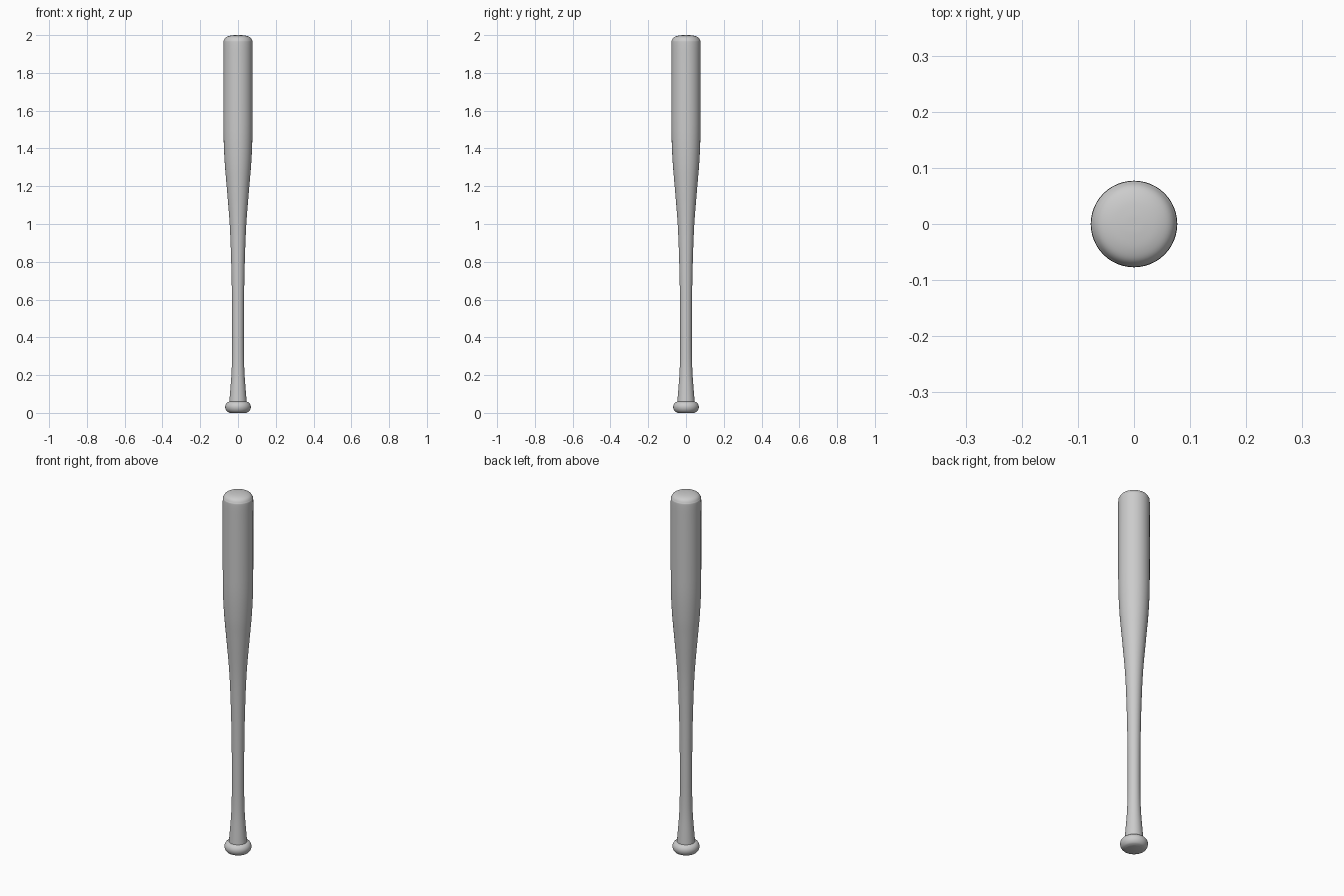
import bpy
import math

if "Cube" in bpy.data.objects:
    bpy.data.objects.remove(bpy.data.objects["Cube"], do_unlink=True)

SIDES = 48

grey = bpy.data.materials.new("plain_grey")
grey.use_nodes = True
colour = (0.6, 0.6, 0.6, 1)
grey.diffuse_color = colour
grey.node_tree.nodes["Principled BSDF"].inputs["Base Color"].default_value = colour


def smooth_path(points, steps=5):
    """Pass a smooth curve through (radius, height) points."""
    padded = [points[0]] + points + [points[-1]]
    path = []
    for a, b, c, d in zip(padded, padded[1:], padded[2:], padded[3:]):
        for i in range(steps):
            t = i / steps
            path.append(tuple(
                q + t / 2 * (r - p + t * (2 * p - 5 * q + 4 * r - s + t * (3 * (q - r) + s - p)))
                for p, q, r, s in zip(a, b, c, d)))
    return path + [points[-1]]


def lathe(name, profile):
    """Turn a profile, listed from bottom to top, around the z axis."""
    verts, rings = [], []
    for r, z in profile:
        count = SIDES if r > 0 else 1
        start = len(verts)
        for i in range(count):
            a = math.tau * i / SIDES
            verts.append((r * math.cos(a), r * math.sin(a), z))
        rings.append([start + i % count for i in range(SIDES)])
    faces = []
    for low, high in zip(rings, rings[1:]):
        for i in range(SIDES):
            j = (i + 1) % SIDES
            corners = [low[i], low[j], high[j], high[i]]
            faces.append(list(dict.fromkeys(corners)))
    mesh = bpy.data.meshes.new(name)
    mesh.from_pydata(verts, [], faces)
    mesh.materials.append(grey)
    obj = bpy.data.objects.new(name, mesh)
    bpy.context.collection.objects.link(obj)
    bpy.ops.object.select_all(action="DESELECT")
    bpy.context.view_layer.objects.active = obj
    obj.select_set(True)
    bpy.ops.object.shade_smooth_by_angle(angle=math.radians(40))
    return obj


# Knob: flat base, rounded rim, top meeting the flared handle
lathe("knob", [(0, 0.0)] + smooth_path([
    (0.042, 0.0), (0.056, 0.006), (0.065, 0.018), (0.068, 0.032),
    (0.065, 0.045), (0.057, 0.055), (0.046, 0.06)]) + [(0, 0.06)])

# Handle and barrel: flare, slim grip, long taper, domed end
lathe("handle_and_barrel", smooth_path([
    (0.046, 0.058), (0.041, 0.12), (0.035, 0.2), (0.032, 0.28), (0.031, 0.4),
    (0.032, 0.6), (0.036, 0.8), (0.044, 1.0), (0.06, 1.2), (0.07, 1.32),
    (0.076, 1.45), (0.077, 1.6), (0.077, 1.85), (0.077, 1.955),
    (0.074, 1.974), (0.064, 1.988), (0.045, 1.996), (0.02, 1.9995), (0, 2.0)]))
